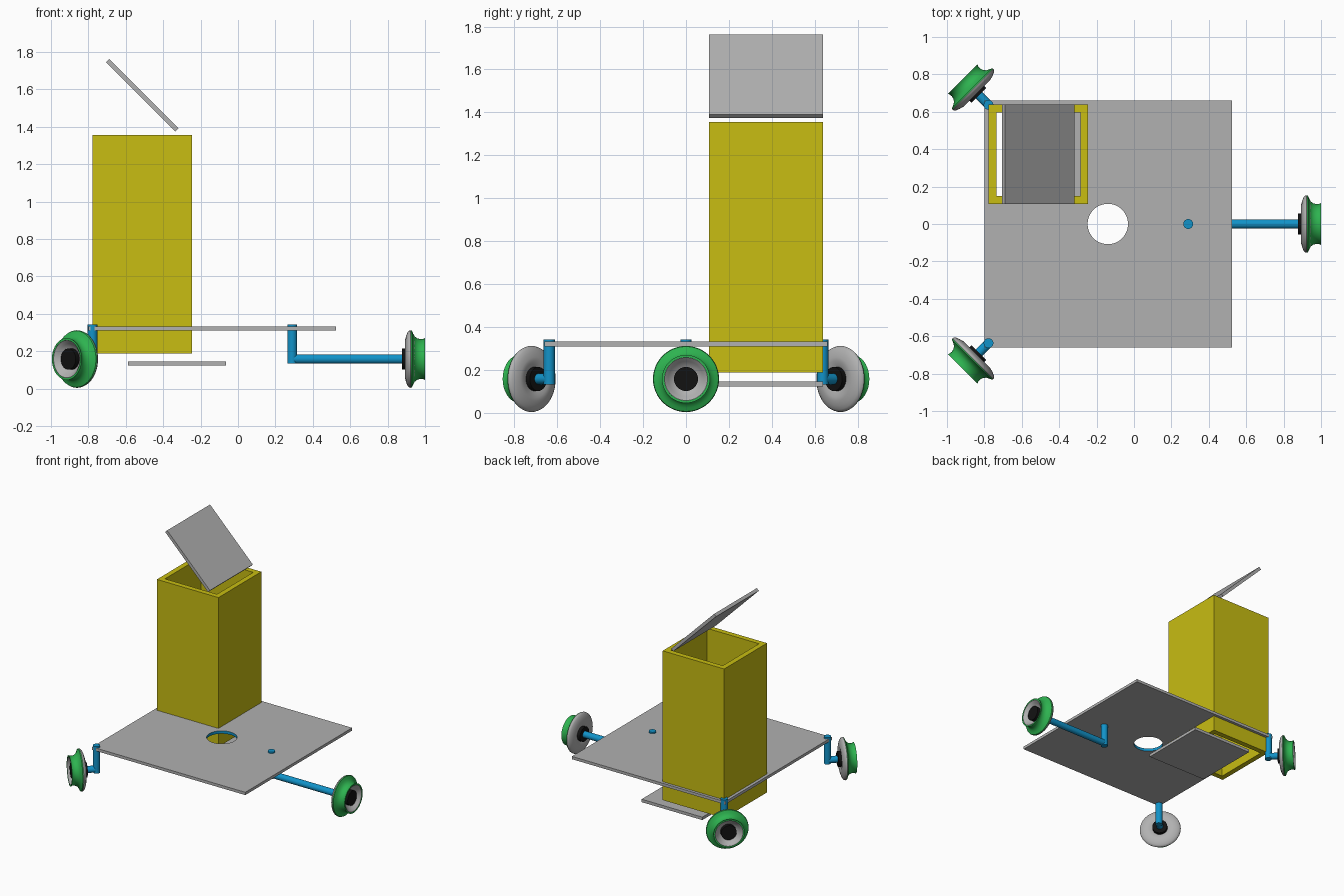
import bpy, bmesh, math
from mathutils import Matrix, Vector

if "Cube" in bpy.data.objects:
    bpy.data.objects.remove(bpy.data.objects["Cube"])


def material(name, rgb):
    m = bpy.data.materials.new(name)
    m.diffuse_color = (*rgb, 1)
    m.use_nodes = True
    m.node_tree.nodes["Principled BSDF"].inputs["Base Color"].default_value = m.diffuse_color
    return m


GREY = material("grey", (0.44, 0.44, 0.44))
YELLOW = material("yellow", (0.58, 0.51, 0.006))
BLUE = material("blue", (0.006, 0.29, 0.58))
GREEN = material("green", (0.027, 0.45, 0.08))
BLACK = material("black", (0.006, 0.006, 0.006))


def finish(name, bm, mats, smooth=False):
    bmesh.ops.recalc_face_normals(bm, faces=bm.faces)
    me = bpy.data.meshes.new(name)
    bm.to_mesh(me)
    bm.free()
    for m in mats:
        me.materials.append(m)
    ob = bpy.data.objects.new(name, me)
    bpy.context.collection.objects.link(ob)
    if smooth:
        bpy.ops.object.select_all(action='DESELECT')
        ob.select_set(True)
        bpy.context.view_layer.objects.active = ob
        bpy.ops.object.shade_smooth_by_angle(angle=math.radians(35))
    return ob


def rect(x0, x1, y0, y1):
    return [(x0, y0), (x1, y0), (x1, y1), (x0, y1)]


def slab(loops, z0, z1):
    """Extruded sheet; the first loop is the outline, the rest are holes."""
    bm = bmesh.new()
    edges = []
    for loop in loops:
        vs = [bm.verts.new((x, y, z0)) for x, y in loop]
        edges += [bm.edges.new((vs[i - 1], vs[i])) for i in range(len(vs))]
    bmesh.ops.triangle_fill(bm, edges=edges, use_beauty=True, normal=(0, 0, 1))
    ext = bmesh.ops.extrude_face_region(bm, geom=bm.faces[:], use_keep_orig=True)
    top = [g for g in ext["geom"] if isinstance(g, bmesh.types.BMVert)]
    bmesh.ops.translate(bm, verts=top, vec=(0, 0, z1 - z0))
    return bm


def rod(name, a, b, r, mat, sides=32):
    a, b = Vector(a), Vector(b)
    bm = bmesh.new()
    mtx = Matrix.Translation((a + b) / 2) @ (b - a).to_track_quat('Z', 'Y').to_matrix().to_4x4()
    bmesh.ops.create_cone(bm, cap_ends=True, segments=sides, radius1=r, radius2=r,
                          depth=(b - a).length, matrix=mtx)
    return finish(name, bm, [mat], True)


def lathe(name, profile, mtx, mat, sides=48):
    """Profile of (distance along local x, radius) spun around local x."""
    bm = bmesh.new()
    vs = [bm.verts.new((d, 0, r)) for d, r in profile]
    es = [bm.edges.new(p) for p in zip(vs, vs[1:] + vs[:1])]
    bmesh.ops.spin(bm, geom=vs + es, cent=(0, 0, 0), axis=(1, 0, 0),
                   angle=2 * math.pi, steps=sides, use_merge=True)
    bmesh.ops.remove_doubles(bm, verts=bm.verts, dist=1e-5)
    bm.transform(mtx)
    return finish(name, bm, [mat], True)


# Base plate with a round hole (blue lining) and an opening for the bin
BOX = (-0.777, -0.245, 0.108, 0.638)
HX, HR = -0.14, 0.108
hole = [(HX + HR * math.cos(2 * math.pi * i / 48), HR * math.sin(2 * math.pi * i / 48))
        for i in range(48)]
bm = slab([rect(-0.80, 0.525, -0.66, 0.66), rect(*BOX), hole], 0.31, 0.332)
bm.normal_update()
for f in bm.faces:
    c = f.calc_center_median()
    if abs(f.normal.z) < 0.5 and math.hypot(c.x - HX, c.y) < HR + 0.01:
        f.material_index = 1
finish("base_plate", bm, [GREY, BLUE])

# Tall bin, open at both ends
W = 0.041
inner = rect(BOX[0] + W, BOX[1] - W, BOX[2] + W, BOX[3] - W)
finish("bin", slab([rect(*BOX), inner], 0.188, 1.355), [YELLOW])

# Sliding floor under the bin
finish("bin_floor", slab([rect(-0.588, -0.063, BOX[2], BOX[3])], 0.123, 0.146), [GREY])

# Tilted lid above the bin
bm = slab([rect(-0.262, 0.262, BOX[2], BOX[3])], -0.012, 0.012)
bm.transform(Matrix.Translation((-0.512, 0, 1.568)) @ Matrix.Rotation(math.radians(45), 4, 'Y'))
finish("lid", bm, [GREY])

# Wheel profiles, measured back from the outer wheel face
FLANGE = [(-0.093, 0.045), (-0.100, 0.062), (-0.107, 0.085), (-0.107, 0.102), (-0.101, 0.124),
          (-0.094, 0.142), (-0.085, 0.152), (-0.077, 0.154), (-0.071, 0.150), (-0.06, 0.127),
          (-0.045, 0.109), (-0.025, 0.102), (-0.002, 0.104), (-0.001, 0.100),
          (-0.018, 0.082), (-0.035, 0.068), (-0.045, 0.045)]
TYRE = [(-0.076, 0.1535), (-0.070, 0.151), (-0.063, 0.135), (-0.055, 0.121), (-0.042, 0.111),
        (-0.025, 0.106), (-0.010, 0.107), (0, 0.112), (0, 0.101), (-0.025, 0.100),
        (-0.05, 0.105), (-0.07, 0.13)]

# Three legs: upright, axle, hub, wheel rim and tyre
ZW, R = 0.158, 0.026
LEGS = [("front_left", -0.778, -0.637, 225, 0.195),
        ("back_left", -0.778, 0.637, 135, 0.195),
        ("right", 0.29, 0, 0, 0.71)]
for name, x, y, deg, reach in LEGS:
    a = math.radians(deg)
    d = Vector((math.cos(a), math.sin(a), 0))
    p = Vector((x, y, ZW))
    face = p + d * reach
    rod(name + "_upright", (x, y, 0.133), (x, y, 0.343), R, BLUE)
    rod(name + "_axle", p, face - d * 0.10, R - 0.001, BLUE)
    rod(name + "_hub", face - d * 0.123, face - d * 0.012, 0.056, BLACK)
    mtx = Matrix.Translation(face) @ Matrix.Rotation(a, 4, 'Z')
    lathe(name + "_wheel_rim", FLANGE, mtx, GREY)
    lathe(name + "_tyre", TYRE, mtx, GREEN)
